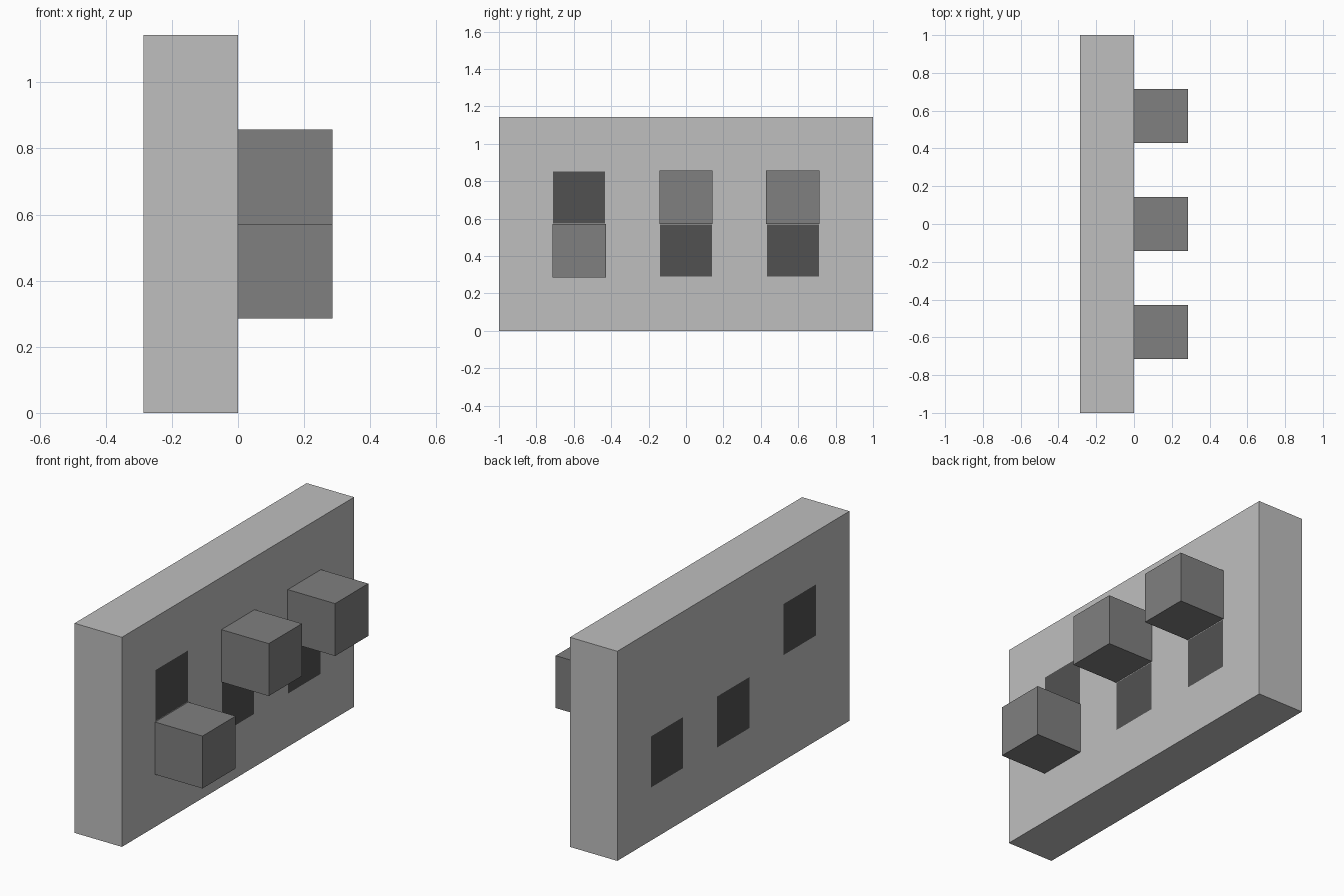
import bpy
import bmesh
from mathutils import Vector

if "Cube" in bpy.data.objects:
    bpy.data.objects.remove(bpy.data.objects["Cube"], do_unlink=True)

U = 2 / 7                      # block size; the wall is 7 x 4 x 1 blocks
HALF_PATCH = 0.139
LOW, HIGH = 1.5 * U, 2.5 * U   # centre heights of the two rows
# Each station along the wall: (y, block height, dark patch height)
STATIONS = [(-2 * U, LOW, HIGH), (0, HIGH, LOW), (2 * U, HIGH, LOW)]


def make_material(name, srgb):
    value = ((srgb + 0.055) / 1.055) ** 2.4
    colour = (value, value, value, 1)
    mat = bpy.data.materials.new(name)
    mat.use_nodes = True
    mat.diffuse_color = colour
    bsdf = mat.node_tree.nodes["Principled BSDF"]
    bsdf.inputs["Base Color"].default_value = colour
    bsdf.inputs["Roughness"].default_value = 0.9
    return mat


def make_box(name, centre, size, mats):
    bm = bmesh.new()
    bmesh.ops.create_cube(bm, size=1)
    bmesh.ops.scale(bm, vec=size, verts=bm.verts)
    bmesh.ops.translate(bm, vec=centre, verts=bm.verts)
    mesh = bpy.data.meshes.new(name)
    bm.to_mesh(mesh)
    bm.free()
    for mat in mats:
        mesh.materials.append(mat)
    obj = bpy.data.objects.new(name, mesh)
    bpy.context.collection.objects.link(obj)
    return obj


light_grey = make_material("light grey", 0.75)
mid_grey = make_material("mid grey", 0.5)
dark_grey = make_material("dark grey", 0.32)

# Upright wall slab
wall = make_box("wall", (-U / 2, 0, 2 * U), (U, 7 * U, 4 * U), [light_grey, dark_grey])

# Cut the patch outlines into the wall and colour them on both broad sides
bm = bmesh.new()
bm.from_mesh(wall.data)
cuts = [(Vector((0, y + s * HALF_PATCH, 0)), Vector((0, 1, 0)))
        for y, _, _ in STATIONS for s in (-1, 1)]
cuts += [(Vector((0, 0, z + s * HALF_PATCH)), Vector((0, 0, 1)))
         for z in (LOW, HIGH) for s in (-1, 1)]
for point, normal in cuts:
    bmesh.ops.bisect_plane(bm, geom=bm.verts[:] + bm.edges[:] + bm.faces[:],
                           plane_co=point, plane_no=normal)
bm.normal_update()
for face in bm.faces:
    c = face.calc_center_median()
    if abs(face.normal.x) > 0.9 and any(
            abs(c.y - y) < HALF_PATCH and abs(c.z - z) < HALF_PATCH
            for y, _, z in STATIONS):
        face.material_index = 1
bm.to_mesh(wall.data)
bm.free()

# Blocks standing out from the wall
for name, (y, z, _) in zip(("front", "middle", "back"), STATIONS):
    make_box(name + "_block", (U / 2, y, z), (U, U, U), [mid_grey])
